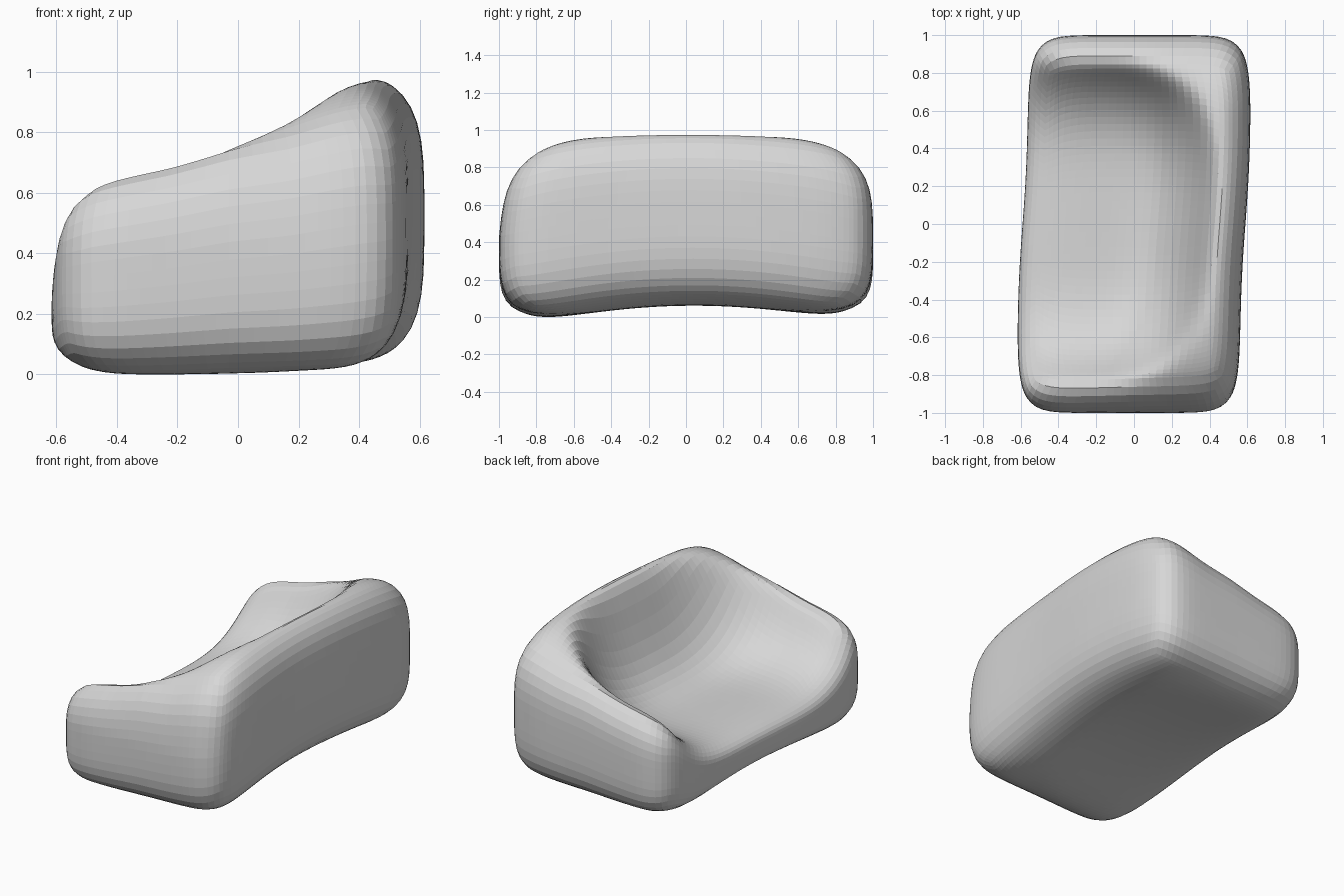
import bpy, bmesh, math

cube = bpy.data.objects.get("Cube")
if cube:
    bpy.data.objects.remove(cube, do_unlink=True)

HALF_W = 0.59
RIM = [(-0.6, 0.69), (-0.45, 0.75), (-0.2, 0.81), (0, 0.87),
       (0.2, 0.94), (0.35, 1.01), (0.45, 1.05), (0.6, 1.07)]


def rim_height(x, y):
    # Arms rise towards the backrest, which is highest in the middle
    x = max(RIM[0][0], min(RIM[-1][0], x))
    for (x0, z0), (x1, z1) in zip(RIM, RIM[1:]):
        if x <= x1:
            z = z0 + (z1 - z0) * (x - x0) / (x1 - x0)
            return z - 0.1 * y * y * max(0, x) / HALF_W


def top_height(x, y):
    # Bowl-shaped seat, steepest under the rim and open towards -x
    d = (abs(y / 0.86) ** 3 + (max(0, x + 0.3) / 0.7) ** 3) ** (1 / 3)
    bowl = d ** 4.5 / (1 + d ** 36) ** (1 / 8)
    floor = 0.36
    return floor + (rim_height(x, y) - floor) * bowl


def shape(p):
    # Rounded box, then fitted between the underside and the top surface
    plan = (abs(p.x) ** 8 + abs(p.y) ** 8) ** (1 / 8)
    p = p / (plan ** 4 + abs(p.z) ** 4) ** (1 / 4)
    x, y = p.x * HALF_W, p.y
    low = 0.08 - 0.14 * y * y + 0.012 * y
    z = low + (top_height(x, y) - low) * (p.z + 1) / 2
    # The front end leans inwards at the top
    lean = 0.1 * max(0, -y) * max(0, z - 0.45)
    return x + 0.03 * math.tanh(2.5 * y), y + lean, z


# Soft one-piece seat body
bm = bmesh.new()
bmesh.ops.create_cube(bm, size=2)
for axis, cuts in ((0, 27), (1, 47), (2, 15)):
    edges = [e for e in bm.edges
             if abs(e.verts[0].co[axis] - e.verts[1].co[axis]) > 0.5]
    bmesh.ops.subdivide_edges(bm, edges=edges, cuts=cuts, use_grid_fill=True)
for v in bm.verts:
    v.co = shape(v.co)
# Even out the rim
bmesh.ops.smooth_vert(bm, verts=bm.verts, factor=0.5,
                      use_axis_x=True, use_axis_y=True, use_axis_z=True)
base = min(v.co.z for v in bm.verts)
for v in bm.verts:
    v.co.z -= base
bmesh.ops.recalc_face_normals(bm, faces=bm.faces)
mesh = bpy.data.meshes.new("sofa_body")
bm.to_mesh(mesh)
bm.free()
sofa = bpy.data.objects.new("sofa_body", mesh)
bpy.context.collection.objects.link(sofa)

# Pale grey fabric
mat = bpy.data.materials.new("pale_grey")
mat.use_nodes = True
color = (0.68, 0.68, 0.68, 1)
mat.diffuse_color = color
mat.node_tree.nodes["Principled BSDF"].inputs["Base Color"].default_value = color
mesh.materials.append(mat)
